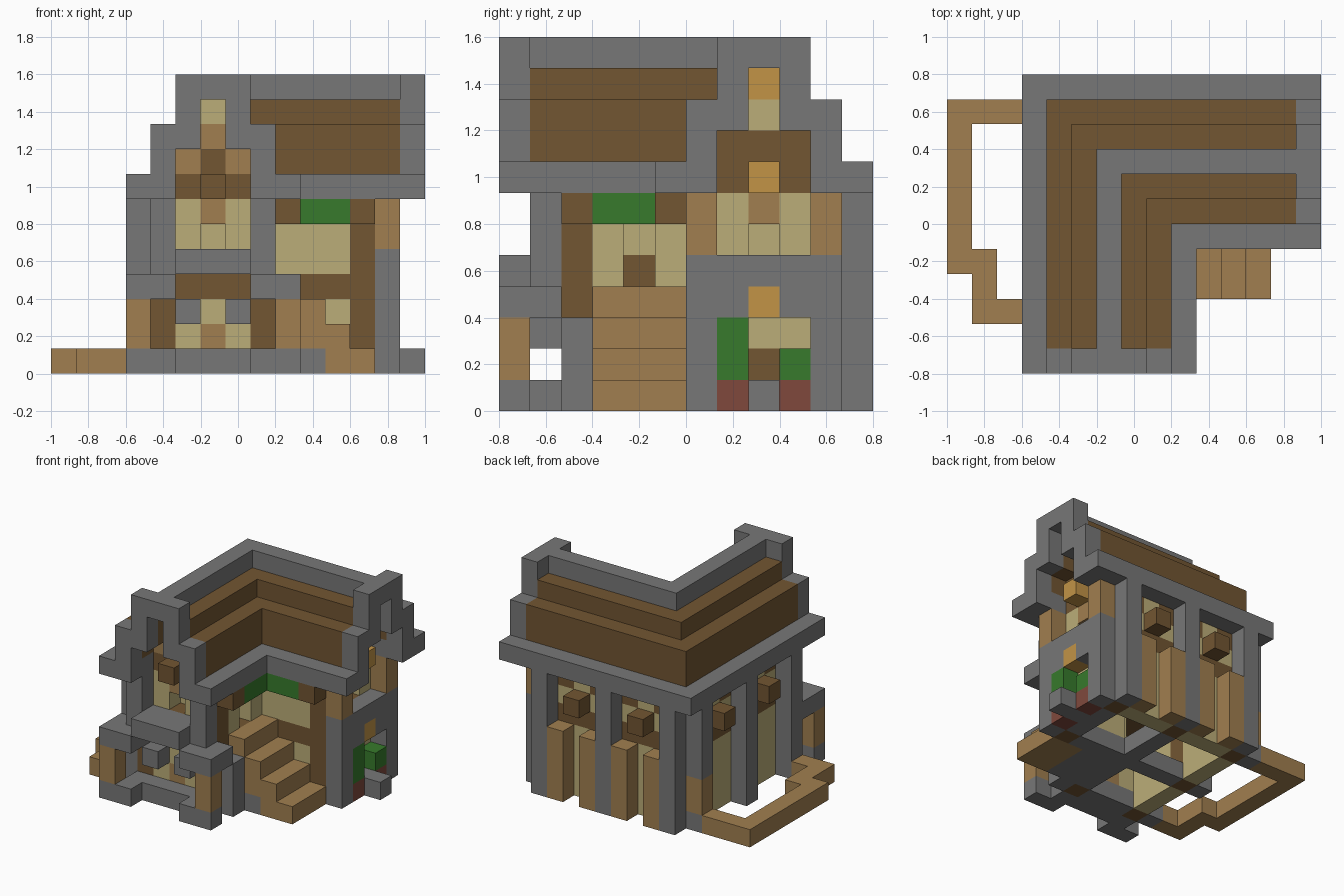
import bpy
import bmesh

if "Cube" in bpy.data.objects:
    bpy.data.objects.remove(bpy.data.objects["Cube"], do_unlink=True)

UNIT = 2 / 15  # edge of one building block


def material(name, *rgb):
    mat = bpy.data.materials.new(name)
    mat.use_nodes = True
    mat.diffuse_color = (*rgb, 1)
    bsdf = next(n for n in mat.node_tree.nodes if n.type == 'BSDF_PRINCIPLED')
    bsdf.inputs["Base Color"].default_value = (*rgb, 1)
    bsdf.inputs["Roughness"].default_value = 0.9
    return mat


stone = material("stone grey", .185, .185, .185)
dark = material("dark wood", .168, .092, .032)
plank = material("tan plank", .355, .212, .08)
pale = material("pale plaster", .5, .42, .188)
leaf = material("leaf green", .038, .195, .025)
clay = material("clay red", .215, .066, .046)
amber = material("amber wood", .54, .295, .062)


def mirrored(span):
    """Reflect a block across the diagonal shared by the two wings."""
    x0, x1, y0, y1, z0, z1 = span
    return 15 - y1, 15 - y0, 15 - x1, 15 - x0, z0, z1


def blocks(name, mat, *spans):
    """One object made of grid boxes: x from, to, y from, to, z from, to."""
    bm = bmesh.new()
    for x0, x1, y0, y1, z0, z1 in spans:
        made = bmesh.ops.create_cube(bm, size=1)
        for v in made["verts"]:
            v.co.x = ((x1 if v.co.x > 0 else x0) - 7.5) * UNIT
            v.co.y = ((y1 if v.co.y > 0 else y0) - 6) * UNIT
            v.co.z = (z1 if v.co.z > 0 else z0) * UNIT
    mesh = bpy.data.meshes.new(name)
    bm.to_mesh(mesh)
    bm.free()
    mesh.materials.append(mat)
    obj = bpy.data.objects.new(name, mesh)
    bpy.context.collection.objects.link(obj)


def both(name, mat, *spans):
    """Same part on both wings."""
    blocks("front_wing_" + name, mat, *spans)
    blocks("back_wing_" + name, mat, *map(mirrored, spans))


def ring(name, mat, d, z0, z1):
    """L-shaped course, d blocks in from the outer edge."""
    blocks(name, mat,
           (3 + d, 4 + d, 1, 12 - d, z0, z1),
           (4 + d, 14, 11 - d, 12 - d, z0, z1))


# Stepped roof: matching courses either side of the ridge
for side, flip in (("outer", False), ("inner", True)):
    for part, mat, d, z0, z1 in (("eave", stone, 0, 7, 8),
                                 ("wall_plate", stone, 1, 7, 8),
                                 ("lower_roof", dark, 1, 8, 10),
                                 ("upper_roof", dark, 2, 9, 11)):
        ring(side + "_" + part, mat, 6 - d if flip else d, z0, z1)
ring("ridge", stone, 3, 11, 12)

# Stepped stone gable frames
half = [(3, 5, 0, 1, 7, 8), (4, 5, 0, 1, 8, 10), (5, 6, 0, 1, 9, 11)]
other = [(13 - b, 13 - a, *rest) for a, b, *rest in half]
both("gable_frame", stone, *half, *other, (5, 8, 0, 1, 11, 12))

# Front gable wall
blocks("front_gable_beam", dark, (5, 8, 2, 3, 7, 8), (6, 7, 1, 2, 7, 8),
       (6, 7, 2, 3, 8, 9))
blocks("front_gable_planks", plank,
       (5, 6, 2, 3, 8, 9), (7, 8, 2, 3, 8, 9), (6, 7, 2, 3, 9, 10))
blocks("front_gable_peak", pale, (6, 7, 2, 3, 10, 11))

# Side gable wall
blocks("side_gable_beam", dark, (12, 13, 7, 10, 7, 9))
blocks("side_gable_lamps", amber, (13, 14, 8, 9, 7, 8), (12, 13, 8, 9, 10, 11))
blocks("side_gable_peak", pale, (12, 13, 8, 9, 9, 10))

# Ground beams under the walls and the upper floor
blocks("ground_beams", stone, (5, 8, 1, 3, 0, 1), (5, 8, 6, 7, 0, 1),
       (8, 9, 3, 10, 0, 1), (9, 12, 6, 7, 0, 1), (12, 13, 7, 10, 0, 1))
blocks("upper_floor", dark, (5, 8, 3, 10, 4, 5), (8, 12, 7, 10, 4, 5))

# Dark corner posts
for x, y in ((4, 2), (4, 6), (4, 10), (8, 10), (12, 10), (8, 2), (12, 6)):
    blocks("corner_post", dark, (x, x + 1, y, y + 1, 0, 7))

# Stone pillars along the outer walls
for n in (4, 8, 12):
    blocks("back_pillar", stone, (n, n + 1, 11, 12, 0, 7))
blocks("left_pillars", stone, (3, 4, 2, 3, 0, 7), (3, 4, 6, 7, 0, 7),
       (3, 4, 10, 11, 0, 1), (3, 4, 10, 11, 3, 7))
blocks("left_pillar_foot", plank, (3, 4, 10, 11, 1, 3))

# Window bays on the outer walls
for n in (5, 9):
    wall = (n, n + 3, 10, 11, 0, 4)
    blocks("back_bay_panel", pale, wall)
    blocks("left_bay_panel", pale, mirrored(wall))
    blocks("back_bay_boards", plank, (n, n + 1, 11, 12, 0, 4),
           (n + 2, n + 3, 11, 12, 0, 4))
    both("bay_beam", dark, (n, n + 3, 10, 11, 4, 5))
    both("bay_window", pale, (n, n + 3, 10, 11, 5, 6),
         (n + 1, n + 2, 10, 11, 6, 7))
    both("bay_brackets", dark, (n, n + 1, 10, 11, 6, 7),
         (n + 2, n + 3, 10, 11, 6, 7), (n + 1, n + 2, 11, 12, 5, 6))

# Inner courtyard walls
both("court_lower_wall", pale, (8, 9, 3, 6, 1, 3))
both("court_beam", dark, (8, 9, 3, 6, 3, 4))
both("court_bracket", dark, (9, 10, 2, 3, 6, 7))
blocks("court_back_window", pale, (9, 12, 6, 7, 4, 7))
blocks("court_side_window", pale, (8, 9, 3, 4, 4, 7), (7, 8, 4, 5, 4, 7),
       (8, 9, 5, 6, 4, 7))
blocks("hanging_vines", leaf, (9, 10, 3, 6, 6, 7), (10, 12, 5, 6, 6, 7))

# Stairs up to the front wing
for i in range(4):
    blocks("stair", plank, (12 - i, 13 - i, 3, 6, max(i - 1, 0), i + 1))
blocks("stair_base", stone, (9, 11, 3, 6, 0, 1))

# Front entrance and upper window
blocks("front_door_wall", pale, (5, 6, 2, 3, 1, 3), (7, 8, 2, 3, 1, 3),
       (6, 7, 2, 3, 2, 3))
blocks("front_door", plank, (6, 7, 2, 3, 1, 2))
blocks("front_beam", dark, (5, 8, 2, 3, 3, 5))
blocks("front_window", pale, (5, 6, 2, 3, 5, 7), (7, 8, 2, 3, 5, 7),
       (6, 7, 3, 4, 5, 6))
blocks("front_window_board", plank, (6, 7, 2, 3, 6, 7))
blocks("front_brackets", stone, (5, 6, 1, 2, 2, 3), (7, 8, 1, 2, 2, 3))

# Front porch, its balcony and posts
blocks("balcony_slab", stone, (5, 8, 0, 2, 4, 5))
blocks("porch_step", stone, (4, 5, 1, 2, 0, 1), (8, 9, 1, 2, 0, 1))
for side, x, post, pillar in (("right", 3, 3, 4), ("left", 8, 9, 8)):
    blocks(side + "_porch_base", stone, (x, x + 2, 0, 1, 0, 1))
    blocks(side + "_porch_post", plank, (post, post + 1, 0, 1, 1, 3))
    blocks(side + "_porch_cap", stone, (x, x + 2, 0, 2, 3, 4))
    blocks(side + "_porch_pillar", stone, (pillar, pillar + 1, 1, 2, 4, 7))
blocks("court_pillar", stone, (9, 10, 2, 3, 0, 3))

# Side entrance: stone arch, door, planters
blocks("side_arch", stone, (13, 14, 6, 7, 0, 4), (13, 14, 10, 11, 0, 4),
       (13, 14, 7, 8, 3, 4), (13, 14, 9, 10, 3, 4), (13, 14, 6, 11, 4, 5))
blocks("side_step", stone, (13, 15, 8, 9, 0, 1))
blocks("side_wall", pale, (12, 13, 7, 10, 2, 3), (12, 13, 7, 8, 1, 2),
       (12, 13, 9, 10, 1, 2))
blocks("side_door", dark, (12, 13, 8, 9, 1, 2))
blocks("side_lamp", amber, (13, 14, 8, 9, 3, 4))
blocks("side_pots", clay, (13, 14, 7, 8, 0, 1), (13, 14, 9, 10, 0, 1))
blocks("side_shrubs", leaf, (13, 14, 7, 8, 1, 3), (13, 14, 9, 10, 1, 2))
blocks("side_beam", dark, (12, 13, 7, 10, 3, 5))
blocks("side_window", pale, (12, 13, 7, 8, 5, 7), (12, 13, 9, 10, 5, 7),
       (11, 12, 8, 9, 5, 6))
blocks("side_window_board", plank, (12, 13, 8, 9, 6, 7))
blocks("side_posts", plank, (13, 14, 6, 7, 5, 7), (13, 14, 10, 11, 5, 7))

# Low garden border
blocks("garden_border", plank, (0, 3, 10, 11, 0, 1), (0, 1, 4, 10, 0, 1),
       (1, 2, 2, 5, 0, 1), (2, 3, 2, 3, 0, 1))
